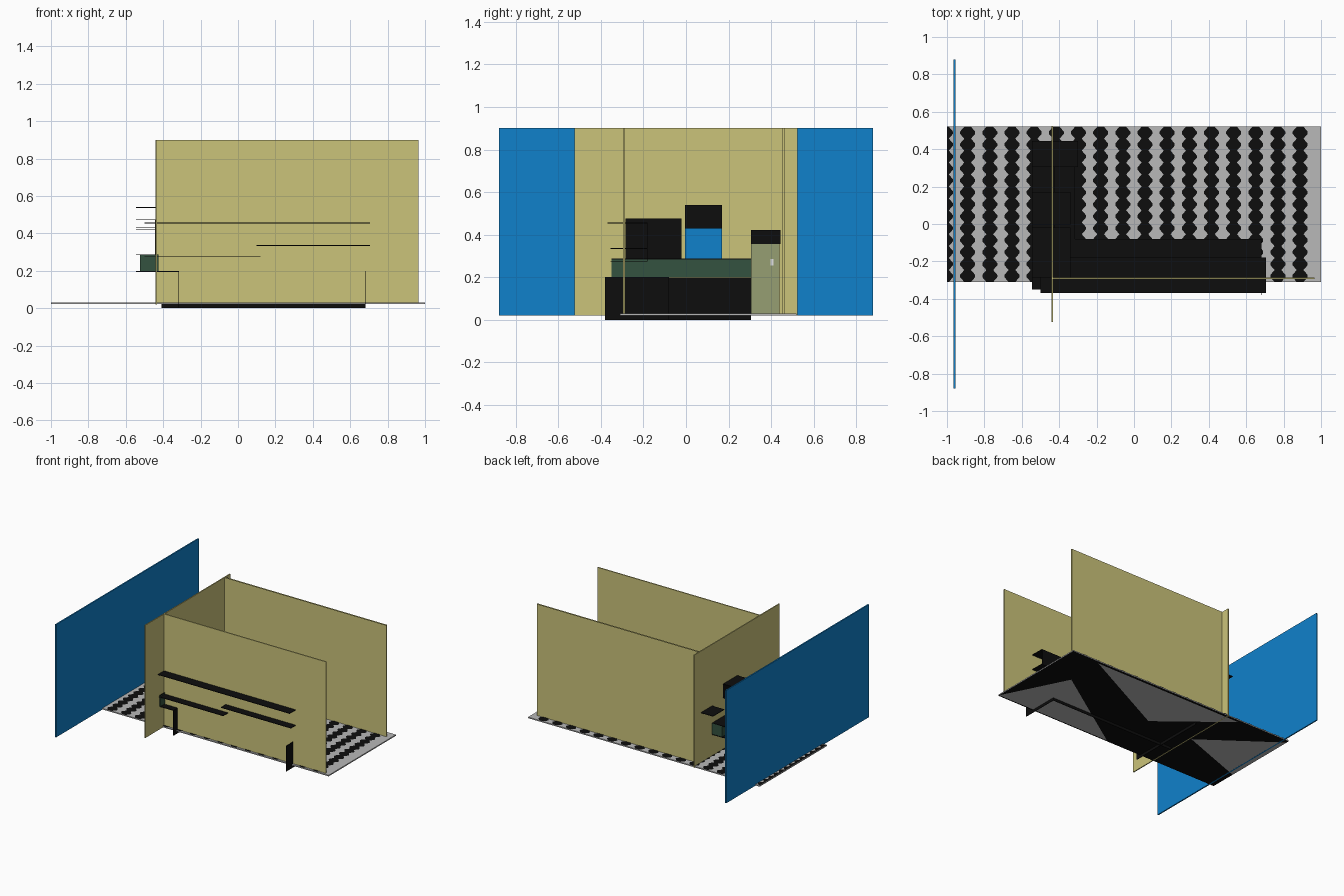
import bpy, bmesh
from mathutils import Vector

if "Cube" in bpy.data.objects:
    bpy.data.objects.remove(bpy.data.objects["Cube"])

def mat(name, c):
    m = bpy.data.materials.new(name)
    m.diffuse_color = (*c, 1)
    m.use_nodes = True
    m.node_tree.nodes["Principled BSDF"].inputs["Base Color"].default_value = m.diffuse_color
    return m

YELLOW = mat("wall_yellow", (0.60, 0.55, 0.195))
BLUE = mat("wall_blue", (0.005, 0.22, 0.60))
BLACK = mat("cabinet_black", (0.004, 0.004, 0.004))
GREY = mat("floor_grey", (0.48, 0.48, 0.48))
GREEN = mat("splash_green", (0.034, 0.084, 0.05))
OLIVE = mat("fridge_olive", (0.305, 0.342, 0.171))
WHITE = mat("handle_white", (0.75, 0.75, 0.75))

def finish(name, bm, *mats):
    me = bpy.data.meshes.new(name)
    bm.to_mesh(me)
    bm.free()
    for m in mats:
        me.materials.append(m)
    ob = bpy.data.objects.new(name, me)
    bpy.context.collection.objects.link(ob)
    return ob

def box(name, x, y, z, m, skip=()):
    """Box from three ranges; skip lists the outward directions left open."""
    bm = bmesh.new()
    bmesh.ops.create_cube(bm, size=1)
    for v in bm.verts:
        v.co = Vector([r[0] if c < 0 else r[1] for c, r in zip(v.co, (x, y, z))])
    bm.normal_update()
    dead = [f for f in bm.faces for d in skip if f.normal.dot(Vector(d)) > 0.9]
    bmesh.ops.delete(bm, geom=dead, context='FACES')
    return finish(name, bm, m)

def sheet(name, x, y, z):
    """Thin black horizontal board."""
    return box(name, x, y, (z - 0.002, z + 0.002), BLACK)

FRONT, BACK, UP, LEFT = (0, -1, 0), (0, 1, 0), (0, 0, 1), (-1, 0, 0)

# Walls
box("outer_wall", (-0.965, -0.955), (-0.88, 0.88), (0.02, 0.9), BLUE, (FRONT, BACK))
box("left_wall", (-0.44, -0.432), (-0.525, 0.525), (0.02, 0.9), YELLOW)
box("front_wall", (-0.432, 0.965), (-0.295, -0.286), (0.028, 0.9), YELLOW)
box("back_wall", (-0.432, 0.965), (0.452, 0.462), (0.028, 0.9), YELLOW, (UP,))

# Floor slab with a black underside
floor = box("floor", (-1, 1), (-0.31, 0.52), (0.021, 0.03), GREY)
floor.data.materials.append(BLACK)
for p in floor.data.polygons:
    if p.normal.z < -0.9:
        p.material_index = 1

# Grey wedges on the underside
bm = bmesh.new()
for tri in (((0.75, 0.5), (-0.55, 0.5), (-0.05, 0.1)),
            ((1, -0.3), (0.75, 0.2), (0.0, -0.3)),
            ((-1, 0.5), (-0.45, 0.1), (-1, -0.1))):
    bm.faces.new([bm.verts.new((a, b, 0.0205)) for a, b in tri])
bm.normal_update()
for f in bm.faces:
    if f.normal.z > 0:
        f.normal_flip()
finish("floor_underside_wedges", bm, GREY)

# Beaded black stripes on the floor
bm = bmesh.new()
rows, step = 13, 0.83 / 13
for i in range(17):
    cx = -1.0 + 0.1185 * i - 0.008
    for j in range(rows):
        y0 = -0.31 + j * step
        prof = [(-0.018, 0), (0.018, 0), (0.04, 0.4), (0.04, 0.6),
                (0.018, 1), (-0.018, 1), (-0.04, 0.6), (-0.04, 0.4)]
        bm.faces.new([bm.verts.new((min(1, max(-1, cx + a)), y0 + b * step, 0.032))
                      for a, b in prof])
finish("floor_stripes", bm, BLACK)

# Lower cabinets along the front wall
box("front_cabinet_doors", (-0.41, 0.68), (-0.084, -0.08), (0, 0.2), BLACK)
box("front_cabinet_end", (0.679, 0.683), (-0.38, -0.08), (0, 0.2), BLACK)
sheet("front_counter", (-0.43, 0.68), (-0.285, -0.08), 0.198)

# Upper cabinets along the front wall, open at the back
sheet("upper_cabinet_top", (-0.50, 0.705), (-0.37, -0.18), 0.455)
sheet("upper_cabinet_base_left", (-0.50, 0.12), (-0.355, -0.18), 0.275)
sheet("upper_cabinet_base_right", (0.10, 0.705), (-0.355, -0.18), 0.335)
box("upper_doors_left", (-0.43, 0.11), (-0.184, -0.18), (0.275, 0.455), BLACK)
box("upper_doors_right", (0.11, 0.70), (-0.184, -0.18), (0.335, 0.455), BLACK)

# Lower cabinets along the left wall
box("left_cabinet_doors", (-0.319, -0.315), (-0.345, 0.305), (0, 0.195), BLACK)
sheet("left_counter", (-0.545, -0.315), (-0.345, 0.305), 0.196)
box("green_splash", (-0.525, -0.426), (-0.35, 0.305), (0.2, 0.284), GREEN)
sheet("splash_ledge", (-0.545, -0.426), (-0.35, 0.305), 0.285)

# Upper cabinets, cooker hood and blue panel on the left wall
box("left_upper_cabinet", (-0.445, -0.34), (-0.285, -0.02), (0.285, 0.475), BLACK)
sheet("left_upper_cabinet_top", (-0.545, -0.34), (-0.285, -0.02), 0.473)
box("hood", (-0.44, -0.34), (-0.005, 0.17), (0.43, 0.54), BLACK)
for z in (0.432, 0.538):
    sheet("hood_board", (-0.545, -0.34), (-0.005, 0.17), z)
box("blue_panel", (-0.432, -0.424), (-0.005, 0.17), (0.287, 0.43), BLUE)

# Fridge with a black cabinet above
box("fridge", (-0.43, -0.305), (0.305, 0.44), (0.03, 0.355), OLIVE)
box("fridge_handle", (-0.305, -0.299), (0.398, 0.412), (0.255, 0.285), WHITE)
box("fridge_cabinet", (-0.43, -0.30), (0.305, 0.445), (0.355, 0.42), BLACK)
sheet("fridge_cabinet_top", (-0.545, -0.30), (0.305, 0.445), 0.419)
